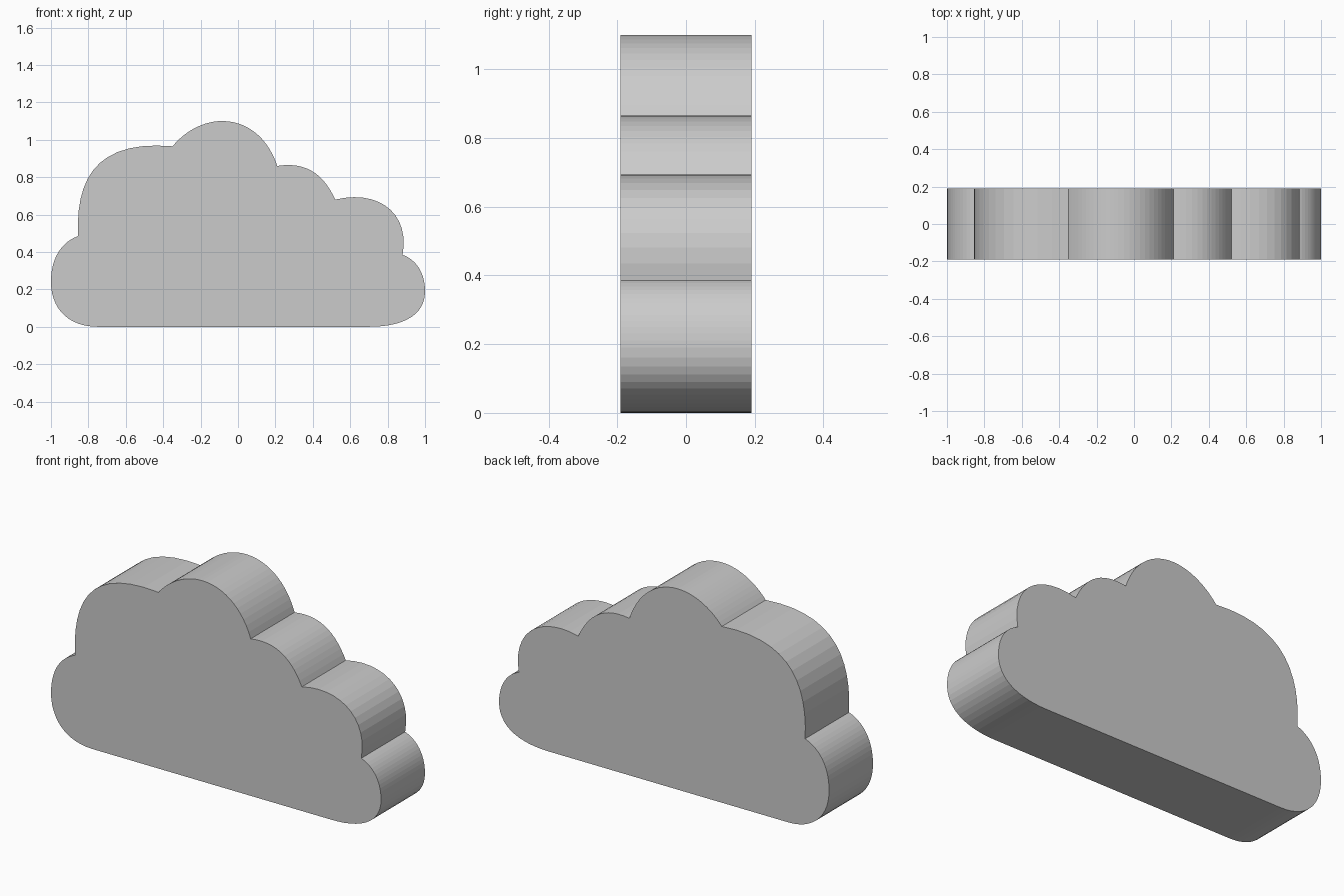
import bpy
import bmesh
from mathutils import Vector
from mathutils.geometry import interpolate_bezier

cube = bpy.data.objects.get("Cube")
if cube:
    bpy.data.objects.remove(cube, do_unlink=True)

HALF_DEPTH = 0.19
STEPS = 14

# Outline arcs, clockwise from the bottom: two handles and an end point (x, z)
START = (-0.75, 0)
ARCS = [
    ((-0.91, 0), (-1, 0.1), (-1, 0.24)),               # low left puff
    ((-1, 0.36), (-0.95, 0.45), (-0.855, 0.485)),
    ((-0.87, 0.8), (-0.75, 1.0), (-0.35, 0.965)),      # big left puff
    ((-0.28, 1.05), (-0.18, 1.1), (-0.085, 1.1)),      # crown
    ((0.05, 1.1), (0.16, 1.01), (0.21, 0.86)),
    ((0.37, 0.885), (0.46, 0.81), (0.52, 0.68)),       # right shoulder
    ((0.75, 0.735), (0.92, 0.61), (0.88, 0.385)),      # right puff
    ((0.96, 0.355), (1, 0.28), (1, 0.19)),             # low right puff
    ((1, 0.06), (0.88, 0), (0.7, 0)),
]


def outline():
    points = [Vector(START)]
    for handle_a, handle_b, end in ARCS:
        arc = interpolate_bezier(points[-1], Vector(handle_a),
                                 Vector(handle_b), Vector(end), STEPS)
        points += [p.to_2d() for p in arc[1:]]
    return points


# Flat grey finish
grey = bpy.data.materials.new("soft grey")
grey.use_nodes = True
colour = (0.6, 0.6, 0.6, 1)
grey.diffuse_color = colour
grey.node_tree.nodes["Principled BSDF"].inputs["Base Color"].default_value = colour

# Cloud slab: the outline extruded from front to back
bm = bmesh.new()
front = bm.faces.new([bm.verts.new((p.x, -HALF_DEPTH, p.y)) for p in outline()])
result = bmesh.ops.extrude_face_region(bm, geom=[front], use_keep_orig=True)
back = [v for v in result["geom"] if isinstance(v, bmesh.types.BMVert)]
bmesh.ops.translate(bm, verts=back, vec=(0, 2 * HALF_DEPTH, 0))
bmesh.ops.recalc_face_normals(bm, faces=bm.faces)

mesh = bpy.data.meshes.new("cloud")
bm.to_mesh(mesh)
bm.free()
mesh.materials.append(grey)
cloud = bpy.data.objects.new("cloud", mesh)
bpy.context.collection.objects.link(cloud)
